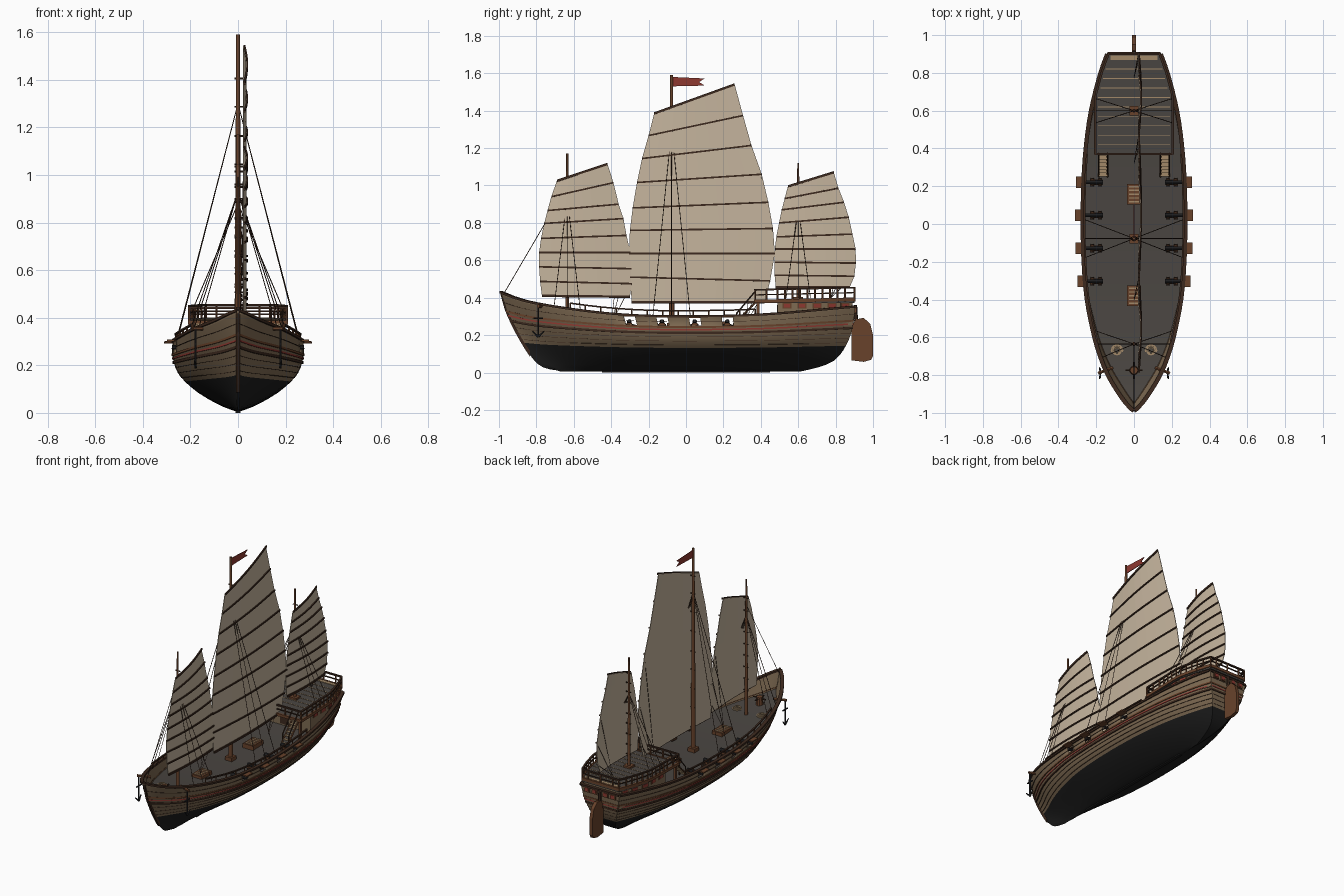
import bpy, bmesh, math
from mathutils import Vector, Matrix

if "Cube" in bpy.data.objects:
    bpy.data.objects.remove(bpy.data.objects["Cube"])

def material(name, rgb):
    m = bpy.data.materials.new(name)
    m.diffuse_color = (*rgb, 1)
    m.use_nodes = True
    m.node_tree.nodes["Principled BSDF"].inputs["Base Color"].default_value = m.diffuse_color
    return m

TAN = material("hull_planks", (.21, .145, .085))
PITCH = material("black_pitch", (.012, .012, .012))
BROWN = material("brown_wood", (.14, .055, .024))
DARK = material("dark_wood", (.045, .022, .013))
DECK = material("grey_deck", (.068, .06, .053))
SAIL = material("sail_cloth", (.56, .46, .34))
RED = material("red_paint", (.27, .04, .03))
LIGHT = material("light_wood", (.36, .25, .14))
IRON = material("iron", (.02, .02, .022))

parts = {}
def part(name, mat):
    if name not in parts:
        parts[name] = (bmesh.new(), mat)
    return parts[name][0]

def curve(tab):
    """Smooth interpolation through (x, value) pairs."""
    def slope(i):
        a, b = tab[max(i - 1, 0)], tab[min(i + 1, len(tab) - 1)]
        return (b[1] - a[1]) / (b[0] - a[0])
    def f(x):
        x = min(max(x, tab[0][0]), tab[-1][0])
        i = next(k for k in range(len(tab) - 1) if x <= tab[k + 1][0])
        (x0, v0), (x1, v1) = tab[i], tab[i + 1]
        h = x1 - x0
        t = (x - x0) / h
        return ((2*t**3 - 3*t*t + 1) * v0 + (t**3 - 2*t*t + t) * h * slope(i)
                + (3*t*t - 2*t**3) * v1 + (t**3 - t*t) * h * slope(i + 1))
    return f

def box(bm, c, s, rz=0, rx=0):
    M = Matrix.Translation(c) @ Matrix.Rotation(rz, 4, 'Z') @ Matrix.Rotation(rx, 4, 'X') @ Matrix.Diagonal((*s, 1))
    bmesh.ops.create_cube(bm, size=1, matrix=M)

def rod(bm, p, q, r, r2=None, n=6):
    p, q = Vector(p), Vector(q)
    M = Matrix.Translation((p + q) / 2) @ (q - p).to_track_quat('Z', 'Y').to_matrix().to_4x4()
    bmesh.ops.create_cone(bm, cap_ends=True, segments=n, radius1=r, radius2=r if r2 is None else r2,
                          depth=(q - p).length, matrix=M)

def sweep(bm, pts, w, h):
    """Rectangular bar along a path, upright in z."""
    pts = [Vector(p) for p in pts]
    rings = []
    for i, p in enumerate(pts):
        t = pts[min(i + 1, len(pts) - 1)] - pts[max(i - 1, 0)]
        side = Vector((t.y, -t.x, 0)).normalized() * w / 2
        up = Vector((0, 0, h / 2))
        rings.append([bm.verts.new(p + a * side + b * up) for a, b in ((1, 1), (1, -1), (-1, -1), (-1, 1))])
    for a, b in zip(rings, rings[1:]):
        for k in range(4):
            bm.faces.new((a[k], a[k - 1], b[k - 1], b[k]))
    bm.faces.new(rings[0])
    bm.faces.new(rings[-1][::-1])

def plate(bm, yz, x0, x1):
    a, b = [[bm.verts.new((x, y, z)) for y, z in yz] for x in (x0, x1)]
    bm.faces.new(a); bm.faces.new(b[::-1])
    for k in range(len(yz)):
        bm.faces.new((a[k], a[k - 1], b[k - 1], b[k]))

# Hull form: plan, sheer, section, stem and stern curves
plan = curve([(-.99, 0), (-.96, .032), (-.9, .077), (-.8, .137), (-.7, .178), (-.6, .208), (-.4, .248), (-.2, .265),
              (0, .27), (.2, .267), (.4, .254), (.6, .226), (.8, .176), (.9, .14)])
sheer = curve([(-.99, .43), (-.9, .395), (-.8, .37), (-.6, .338), (-.4, .315), (-.2, .303), (0, .3), (.4, .31), (.9, .352)])
section = curve([(.01, .004), (.03, .06), (.065, .127), (.1, .18), (.16, .242), (.21, .264), (.25, .272), (.3, .27)])
stem = curve([(.01, -.68), (.03, -.76), (.065, -.81), (.13, -.87), (.25, -.965), (.3, -.99)])
stern = curve([(.01, .61), (.03, .7), (.065, .79), (.15, .86), (.23, .89), (.3, .9)])

def hull(Y, zm, side=1, out=0):
    s = (Y + .99) / 1.89
    x = section(zm) * (max(plan(Y), 0) / .27) ** (2 - zm / .3)
    z = zm + (sheer(Y) - .3) * (zm / .3) ** 2
    return Vector((side * (x + out), stem(zm) + s * (stern(zm) - stem(zm)), z))

PORTS = [-.305, -.13, .045, .22]
stations = [-.99, -.975, -.95, -.92, -.88, -.84] + [-.8 + .05 * i for i in range(9)]
for p in PORTS:
    stations += [p - .03, p + .03]
stations += [.3 + .06 * i for i in range(11)]
levels = [.01, .02, .03, .045, .065, .09, .115, .135, .16, .185, .21, .235, .25, .293, .3]

# Hull shell with gun ports left open
bm = bmesh.new()
cols = [[bm.verts.new(hull(Y, z, s)) for s, zs in ((1, levels[::-1]), (-1, levels)) for z in zs] for Y in stations]
n, L = len(levels), 2 * len(levels)
for i in range(len(cols) - 1):
    mid = (stations[i] + stations[i + 1]) / 2
    for j in range(L - 1):
        lev = min(j, L - 2 - j)
        if lev == 1 and any(abs(mid - p) < .01 for p in PORTS):
            continue
        f = bm.faces.new((cols[i][j], cols[i][j + 1], cols[i + 1][j + 1], cols[i + 1][j]))
        f.material_index = int(levels[n - 1 - lev] <= .136 if lev < n - 1 else True)
for j in range(n - 1):  # transom
    f = bm.faces.new((cols[-1][j], cols[-1][j + 1], cols[-1][L - 2 - j], cols[-1][L - 1 - j]))
    f.material_index = int(levels[n - 1 - j] <= .136)
bmesh.ops.remove_doubles(bm, verts=bm.verts, dist=.0005)
bmesh.ops.recalc_face_normals(bm, faces=bm.faces)
me = bpy.data.meshes.new("hull")
bm.to_mesh(me)
me.materials.append(TAN); me.materials.append(PITCH)
hull_ob = bpy.data.objects.new("hull", me)
bpy.context.collection.objects.link(hull_ob)
hull_ob.select_set(True)
bpy.context.view_layer.objects.active = hull_ob
bpy.ops.object.shade_smooth_by_angle(angle=math.radians(35))
mod = hull_ob.modifiers.new("planking", 'SOLIDIFY')
mod.thickness, mod.offset = .01, 0
box(part("keel", PITCH), (0, 0, .009), (.02, .9, .018))

# Main deck
bm = part("main_deck", DECK)
row = [[bm.verts.new(hull(Y, .24, s)) for s in (1, -1)] for Y in stations[1:]]
for a, b in zip(row, row[1:]):
    bm.faces.new((a[0], b[0], b[1], a[1]))

# Cap rail, wales, red stripe and plank seams, both sides and across the transom
for name, mat, zm, w, h in (("cap_rail", DARK, .3, .022, .012), ("upper_wale", BROWN, .243, .014, .01),
                            ("red_stripe", RED, .229, .012, .008), ("lower_wale", DARK, .212, .016, .012),
                            ("plank_seams", DARK, .19, .0115, .002), ("plank_seams", DARK, .168, .0115, .002),
                            ("plank_seams", DARK, .147, .0115, .002), ("plank_seams", DARK, .27, .0115, .002)):
    for s in (1, -1):
        sweep(part(name, mat), [hull(Y, zm, s, .002) for Y in stations], w, h)
    sweep(part(name, mat), [hull(.9, zm, s) for s in (1, -1)], w, h)
sweep(part("stem_post", DARK), [hull(-.99, z) for z in levels[5:]], .016, .03)

# Open rail above the bulwark
for s in (1, -1):
    ys = [-.62 + .0825 * i for i in range(13)]
    sweep(part("bulwark_rail", DARK), [hull(y, .3, s, -.008) + Vector((0, 0, .03)) for y in ys], .01, .008)
    for y in ys:
        p = hull(y, .3, s, -.008)
        rod(part("bulwark_posts", BROWN), p, p + Vector((0, 0, .03)), .004)
    # Gun port lids and cannons
    for p in PORTS:
        h = hull(p, .293, s)
        box(part("port_lids", BROWN), (h.x + s * .02, h.y, h.z + .003), (.042, .06, .008))
        z = .272
        rod(part("cannon_barrels", IRON), (s * .165, h.y, z), (s * .278, h.y, z + .004), .013, .009, 10)
        box(part("cannon_carriages", BROWN), (s * .2, h.y, .256), (.065, .03, .018))
        for dx in (.18, .22):
            rod(part("cannon_wheels", DARK), (s * dx, h.y - .022, .25), (s * dx, h.y + .022, .25), .009, n=8)

# Aft cabin and poop deck
def prism(bm, ys, hw, z0, z1):
    rings = []
    for y in ys:
        t = z1 + .012 * (y - .37) / .53
        rings.append([bm.verts.new(v) for v in ((hw(y), y, z0), (hw(y), y, t), (-hw(y), y, t), (-hw(y), y, z0))])
    for a, b in zip(rings, rings[1:]):
        for k in range(4):
            bm.faces.new((a[k], a[k - 1], b[k - 1], b[k]))
    bm.faces.new(rings[0]); bm.faces.new(rings[-1][::-1])

poop_w = lambda y: min(.205, plan(y) - .005)
cabin_w = lambda y: min(.192, plan(y) - .015)
ys = [.49 + .04 * i for i in range(11)]
prism(part("cabin", TAN), ys, cabin_w, .25, .374)
poop_ys = [.37, .43] + ys[:-1] + [.9]
prism(part("poop_deck", DECK), poop_ys, poop_w, .372, .386)
for y in [.42 + .05 * i for i in range(9)]:
    box(part("poop_planks", LIGHT), (0, y, .3865 + .0226 * (y - .37)), (2 * poop_w(y) - .03, .004, .003))
box(part("poop_aft_board", LIGHT), (0, .88, .398), (.25, .022, .006))
zr = lambda y, z: z + .012 * (y - .37) / .53
loop = [(1, y) for y in poop_ys] + [(-1, y) for y in poop_ys[::-1]] + [(1, .37)]
for name, mat, z, w, h in (("poop_edge", BROWN, .38, .012, .018), ("poop_rail_low", DARK, .415, .007, .006),
                           ("poop_rail_top", DARK, .442, .012, .009)):
    for k in range(len(loop) - 1):
        sweep(part(name, mat), [(s * poop_w(y), y, zr(y, z)) for s, y in loop[k:k + 2]], w, h)
for s, y in loop[:-1]:
    x = s * poop_w(y)
    rod(part("poop_posts", BROWN), (x, y, .38), (x, y, zr(y, .442)), .005)
for x in (-.09, 0, .09):
    for y in (.37, .9):
        rod(part("poop_posts", BROWN), (x, y, .38), (x, y, zr(y, .442)), .005)
for s in (1, -1):
    box(part("overhang_posts", BROWN), (s * .19, .385, .31), (.016, .016, .13))
    for y in (.54, .62, .7, .78, .85):
        a = math.atan2(cabin_w(y - .02) - cabin_w(y + .02), .04) * s
        box(part("window_frames", BROWN), (s * cabin_w(y), y, .357), (.008, .05, .03), a)
        box(part("window_panes", RED), (s * cabin_w(y), y, .357), (.013, .034, .018), a)
    for x in (.04, .095):
        box(part("window_frames", BROWN), (s * x, .9, .333), (.038, .018, .034))
        box(part("window_panes", DARK), (s * x, .9, .333), (.024, .023, .02))
    # Stairs
    for i in range(7):
        box(part("stair_treads", LIGHT), (s * .163, .26 + i * .018, .262 + i * .0185), (.044, .018, .006))
    for dx in (.14, .186):
        rod(part("stair_stringers", BROWN), (s * dx, .25, .25), (s * dx, .375, .378), .005)
        rod(part("stair_rails", DARK), (s * dx, .27, .315), (s * dx, .375, .44), .004)
        rod(part("stair_rails", DARK), (s * dx, .27, .25), (s * dx, .27, .315), .004)
box(part("cabin_door", DARK), (0, .489, .31), (.06, .006, .1))

# Rudder
plate(part("rudder", BROWN), [(.885, .25), (.885, .065), (.95, .057), (.99, .068), (1, .09), (1, .2), (.985, .26),
                              (.95, .292), (.91, .285)], -.011, .011)
rod(part("rudder_stock", DARK), (0, .915, .2), (0, .905, .36), .01)

# Masts, rigging and sails; sail rows are luff y, z then leech y, z
masts = {
    "main": (-.077, 1.59, .015, 1.3, .1, [(-.29, .375, .42, .375), (-.3, .51, .45, .49), (-.305, .636, .475, .636),
             (-.3, .76, .465, .77), (-.285, .88, .44, .91), (-.262, 1.016, .405, 1.06), (-.235, 1.144, .35, 1.214),
             (-.2, 1.267, .305, 1.374), (-.17, 1.385, .26, 1.54)]),
    "fore": (-.635, 1.17, .011, .93, .07, [(-.77, .41, -.3, .405), (-.78, .487, -.29, .475), (-.785, .565, -.292, .555),
             (-.785, .642, -.298, .642), (-.775, .717, -.318, .733), (-.758, .797, -.335, .823), (-.74, .866, -.36, .9),
             (-.72, .94, -.388, 1.015), (-.69, 1.025, -.42, 1.115)]),
    "mizzen": (.6, 1.12, .01, .88, .065, [(.48, .455, .875, .455), (.474, .52, .9, .515), (.473, .59, .908, .585),
               (.475, .66, .907, .66), (.483, .725, .89, .74), (.498, .8, .87, .83), (.512, .87, .845, .91),
               (.528, .93, .815, .985), (.545, .995, .79, 1.07)])}
for name, (my, top, r, hound, spread, rows) in masts.items():
    foot = .38 if name == "mizzen" else .24
    rod(part(name + "_mast", BROWN), (0, my, foot), (0, my, top), r, r * .5, 12)
    box(part("mast_collars", BROWN), (0, my, foot + .012), (.05, .05, .024))
    for s in (1, -1):
        for dy in (-spread, 0, spread):
            end = (s * poop_w(my + dy), my + dy, .4) if name == "mizzen" else hull(my + dy, .3, s, -.01)
            rod(part("shrouds", DARK), (0, my, hound), end, .002, n=4)
    bm = part(name + "_sail", SAIL)
    N = 8
    belly = lambda t: .022 + .012 * math.sin(math.pi * t)
    pt = lambda w, t, dx=0: (belly(t) + dx, w[0] + t * (w[2] - w[0]), w[1] + t * (w[3] - w[1]))
    grid = [[bm.verts.new(pt(w, k / N)) for k in range(N + 1)] for w in rows]
    for a, b in zip(grid, grid[1:]):
        for k in range(N):
            bm.faces.new((a[k], a[k + 1], b[k + 1], b[k]))
    for i, w in enumerate(rows):
        h = .013 if i in (0, 8) else .009
        sweep(part(name + "_battens", DARK), [pt(w, k / N, .005) for k in range(N + 1)], .007, h)
        rod(part("parrel_ties", DARK), (-.014, my, w[1] + .02), (.02, my, w[1] + .02), .004)
    # Sheets from the leech to the deck
    for w in rows[1:6:2]:
        rod(part("sheets", DARK), (.024, w[2], w[3]), (0, min(rows[0][2] - .1, .86), foot + .02), .0015, n=4)
rod(part("shrouds", DARK), (0, -.635, 1), (0, -.975, .42), .002, n=4)
plate(part("flag", RED), [(-.072, 1.58), (.1, 1.572), (.07, 1.553), (.1, 1.534), (-.072, 1.53)], -.002, .002)

# Hatches, capstan, rope coils, catheads and anchors
for y in (.158, -.38):
    box(part("hatch_coamings", BROWN), (0, y, .255), (.075, .11, .03))
    for k in range(5):
        box(part("hatch_gratings", LIGHT), (0, y - .04 + .02 * k, .271), (.055, .007, .004))
rod(part("capstan", BROWN), (0, -.775, .26), (0, -.775, .335), .026, .02, 10)
for d in ((.045, 0), (0, .045)):
    rod(part("capstan_bars", DARK), (-d[0], -.775 - d[1], .325), (d[0], -.775 + d[1], .325), .005)
for s in (1, -1):
    for k in range(3):
        c = [(s * .09 + (.03 - .008 * k) * math.cos(a * math.pi / 6), -.67 + (.03 - .008 * k) * math.sin(a * math.pi / 6),
              .27 + .006 * k) for a in range(13)]
        sweep(part("rope_coils", LIGHT), c, .007, .008)
    rod(part("catheads", BROWN), (s * .11, -.76, .355), (s * .19, -.79, .355), .009)
    x, y = s * .178, -.79
    rod(part("anchors", IRON), (x, y, .355), (x, y, .19), .005)
    for d in (-.03, .03):
        rod(part("anchors", IRON), (x, y, .19), (x + s * .004, y + d, .22), .006, .003)
    rod(part("anchors", IRON), (x, y - .025, .29), (x, y + .025, .29), .005)

# Turn collected parts into objects
for name, (bm, mat) in parts.items():
    bmesh.ops.recalc_face_normals(bm, faces=bm.faces)
    me = bpy.data.meshes.new(name)
    bm.to_mesh(me)
    me.materials.append(mat)
    ob = bpy.data.objects.new(name, me)
    bpy.context.collection.objects.link(ob)
    if name.endswith("_sail"):
        mod = ob.modifiers.new("cloth", 'SOLIDIFY')
        mod.thickness, mod.offset = .004, 0
